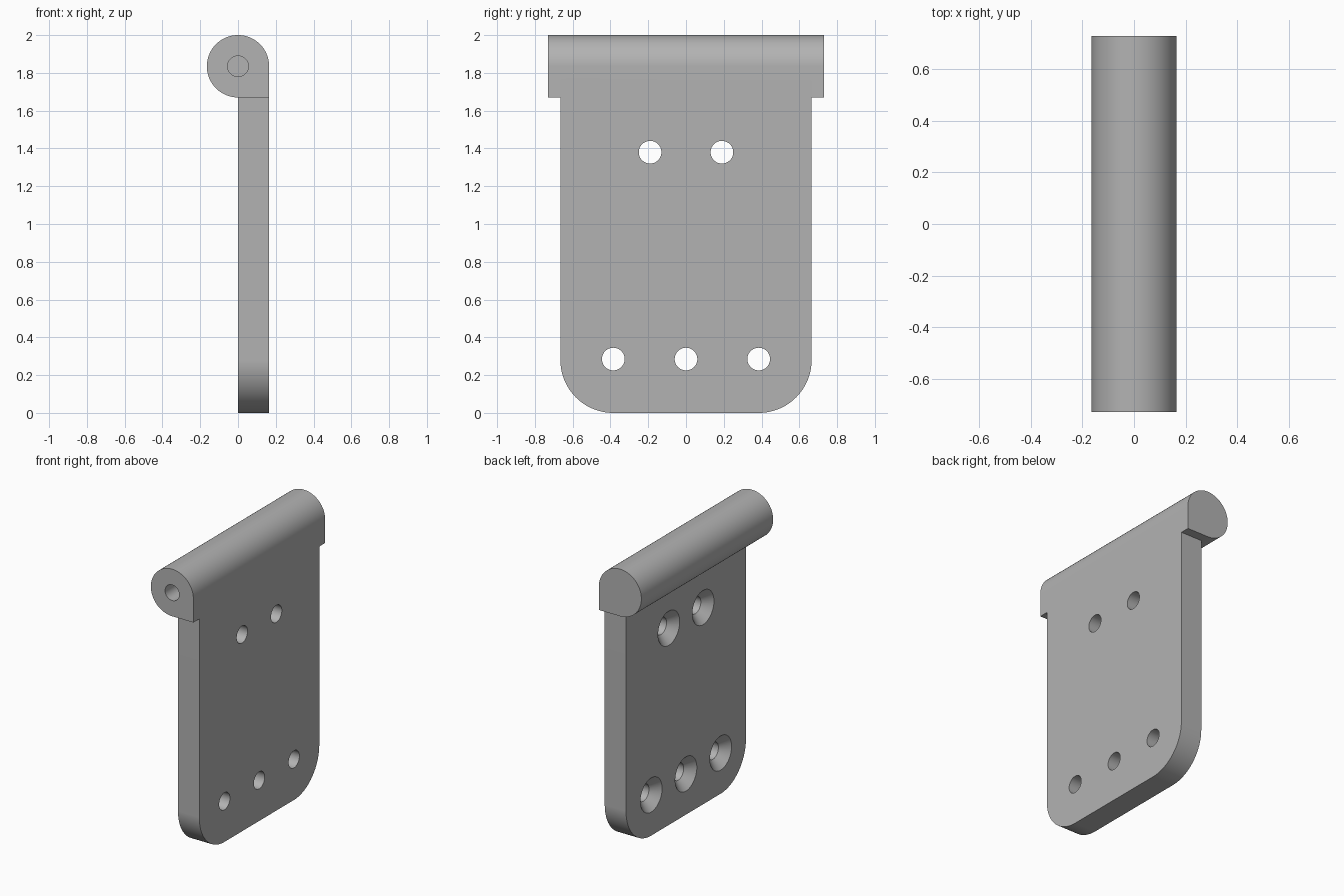
import bpy, bmesh, math
from mathutils import Matrix, Vector

if "Cube" in bpy.data.objects:
    bpy.data.objects.remove(bpy.data.objects["Cube"], do_unlink=True)

THICK = 0.165          # plate thickness, also the barrel radius
AXIS_Z = 2 - THICK     # height of the barrel axis
BARREL_HALF = 0.73
PLATE_HALF = 0.665
CORNER = 0.28
HOLE_R = 0.06

metal = bpy.data.materials.new("plain_grey")
metal.use_nodes = True
grey = (0.45, 0.45, 0.45, 1)
metal.diffuse_color = grey
metal.node_tree.nodes["Principled BSDF"].inputs["Base Color"].default_value = grey


def arc(cx, cy, r, start, end, steps):
    angles = [math.radians(start + (end - start) * i / steps) for i in range(steps + 1)]
    return [(cx + r * math.cos(a), cy + r * math.sin(a)) for a in angles]


def extrude_outline(name, points, direction):
    """Solid made by sweeping a closed outline along a direction."""
    bm = bmesh.new()
    face = bm.faces.new([bm.verts.new(p) for p in points])
    swept = bmesh.ops.extrude_face_region(bm, geom=[face], use_keep_orig=True)
    moved = [g for g in swept["geom"] if isinstance(g, bmesh.types.BMVert)]
    bmesh.ops.translate(bm, verts=moved, vec=direction)
    bmesh.ops.recalc_face_normals(bm, faces=bm.faces)
    return to_object(name, bm)


def to_object(name, bm):
    mesh = bpy.data.meshes.new(name)
    bm.to_mesh(mesh)
    bm.free()
    mesh.materials.append(metal)
    obj = bpy.data.objects.new(name, mesh)
    bpy.context.collection.objects.link(obj)
    return obj


def turned_cutter(name, profile, origin, rotation):
    """Round cutter from (radius, distance) pairs along its own axis."""
    bm = bmesh.new()
    rings = [[bm.verts.new((x, y, d)) for x, y in arc(0, 0, r, 0, 360, 48)[:-1]]
             for r, d in profile]
    for a, b in zip(rings, rings[1:]):
        for i in range(len(a)):
            j = (i + 1) % len(a)
            bm.faces.new((a[i], a[j], b[j], b[i]))
    bm.faces.new(rings[0])
    bm.faces.new(rings[-1])
    bmesh.ops.recalc_face_normals(bm, faces=bm.faces)
    bm.transform(Matrix.Translation(origin) @ rotation)
    obj = to_object(name, bm)
    obj.hide_render = True
    return obj


def combine(target, other, operation):
    bpy.context.view_layer.objects.active = target
    mod = target.modifiers.new(operation.title(), 'BOOLEAN')
    mod.operation = operation
    mod.solver = 'EXACT'
    mod.object = other
    bpy.ops.object.modifier_apply(modifier=mod.name)
    bpy.data.objects.remove(other, do_unlink=True)


# Plate with rounded lower corners
outline = (arc(-PLATE_HALF + CORNER, CORNER, CORNER, 180, 270, 24)
           + arc(PLATE_HALF - CORNER, CORNER, CORNER, 270, 360, 24)
           + [(PLATE_HALF, AXIS_Z), (-PLATE_HALF, AXIS_Z)])
plate = extrude_outline("hinge_plate", [(0, y, z) for y, z in outline], Vector((THICK, 0, 0)))

# Barrel: three quarters round, square at the plate's outer lower corner
section = arc(0, AXIS_Z, THICK, 0, 270, 72) + [(THICK, AXIS_Z - THICK)]
barrel = extrude_outline("barrel", [(x, -BARREL_HALF, z) for x, z in section],
                         Vector((0, 2 * BARREL_HALF, 0)))
combine(plate, barrel, 'UNION')

# Countersunk screw holes, wide on the barrel side
along_x = Matrix.Rotation(math.pi / 2, 4, 'Y')
screw = [(HOLE_R * 2.2, -0.012), (HOLE_R, HOLE_R), (HOLE_R, THICK + 0.05)]
for y, z in [(-0.19, 1.38), (0.19, 1.38), (-0.385, 0.285), (0, 0.285), (0.385, 0.285)]:
    combine(plate, turned_cutter("screw_cutter", screw, (0, y, z), along_x), 'DIFFERENCE')

# Blind pin hole in the front end of the barrel
along_y = Matrix.Rotation(-math.pi / 2, 4, 'X')
pin = turned_cutter("pin_cutter", [(0.055, -0.05), (0.055, 0.4)],
                    (0, -BARREL_HALF, AXIS_Z), along_y)
combine(plate, pin, 'DIFFERENCE')

# Smooth curves, crisp edges
bpy.ops.object.select_all(action='DESELECT')
plate.select_set(True)
bpy.context.view_layer.objects.active = plate
bpy.ops.object.shade_smooth_by_angle(angle=math.radians(30))
weighted = plate.modifiers.new("Weighted normals", 'WEIGHTED_NORMAL')
weighted.keep_sharp = True
